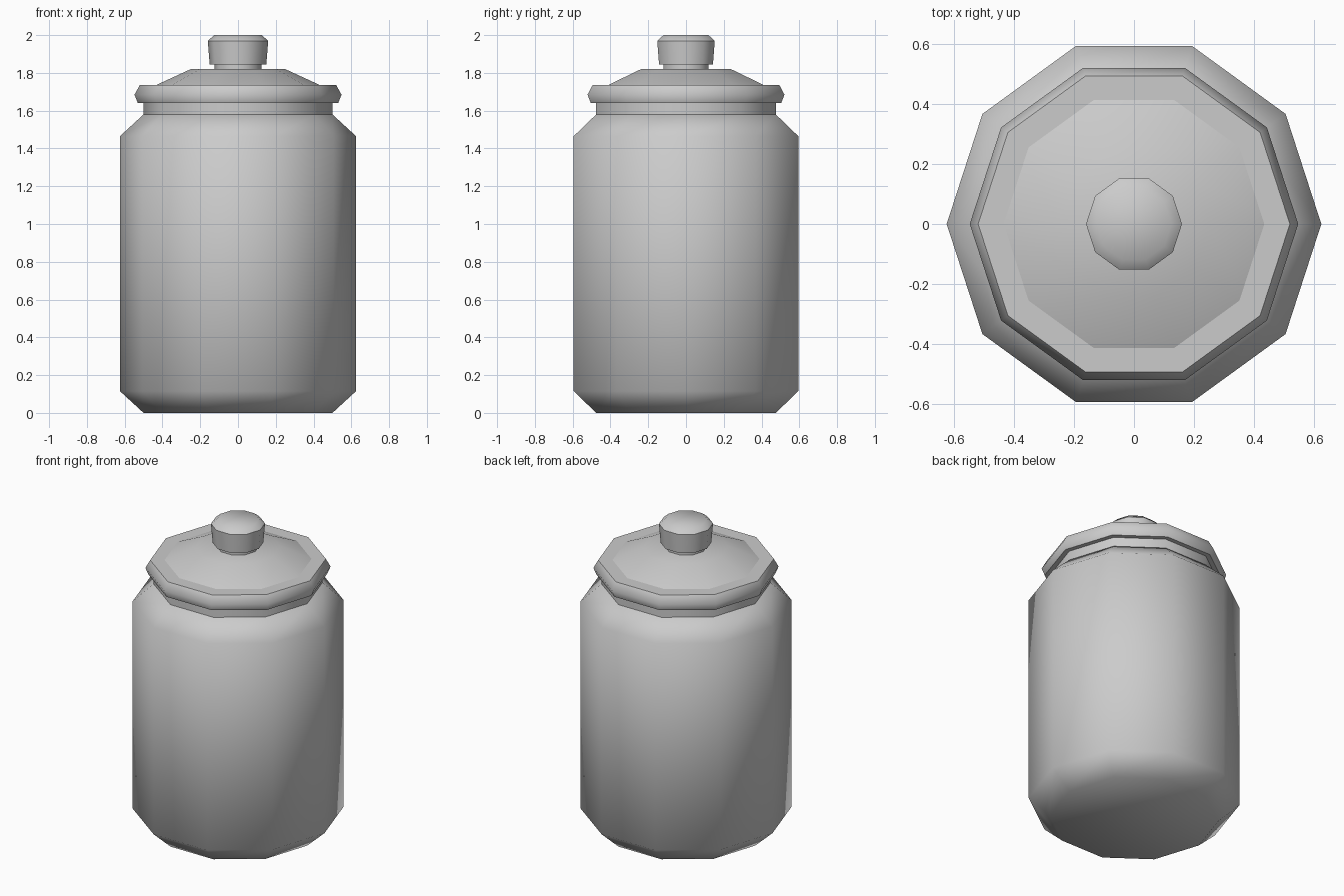
import bpy, bmesh, math

if "Cube" in bpy.data.objects:
    bpy.data.objects.remove(bpy.data.objects["Cube"])

SIDES = 10


def lathe(name, profile):
    """Revolve (radius, z) points into a closed ten-sided solid."""
    bm = bmesh.new()
    rings = []
    for r, z in profile:
        rings.append([bm.verts.new((r * math.cos(i * math.tau / SIDES),
                                    r * math.sin(i * math.tau / SIDES), z))
                      for i in range(SIDES)])
    for lo, hi in zip(rings, rings[1:]):
        for i in range(SIDES):
            j = (i + 1) % SIDES
            bm.faces.new((lo[i], lo[j], hi[j], hi[i]))
    bm.faces.new(rings[0][::-1])
    bm.faces.new(rings[-1])
    bmesh.ops.recalc_face_normals(bm, faces=bm.faces)
    mesh = bpy.data.meshes.new(name)
    bm.to_mesh(mesh)
    bm.free()
    obj = bpy.data.objects.new(name, mesh)
    bpy.context.collection.objects.link(obj)
    bpy.ops.object.select_all(action='DESELECT')
    obj.select_set(True)
    bpy.context.view_layer.objects.active = obj
    bpy.ops.object.shade_smooth_by_angle(angle=math.radians(50))
    return obj


# Jar with bevelled foot and shoulder, and its straight neck
lathe("jar_body", [(0.50, 0), (0.625, 0.115), (0.625, 1.465), (0.50, 1.58)])
lathe("jar_neck", [(0.50, 1.57), (0.50, 1.65)])

# Lid: rounded rim with a shallow cone set into it
lathe("lid_rim", [(0.53, 1.64), (0.548, 1.685), (0.52, 1.735)])
lathe("lid_top", [(0.50, 1.705), (0.25, 1.82)])

# Knob on a short stem
lathe("knob_stem", [(0.125, 1.81), (0.125, 1.855)])
lathe("knob", [(0.15, 1.845), (0.16, 1.97), (0.125, 2.0)])
